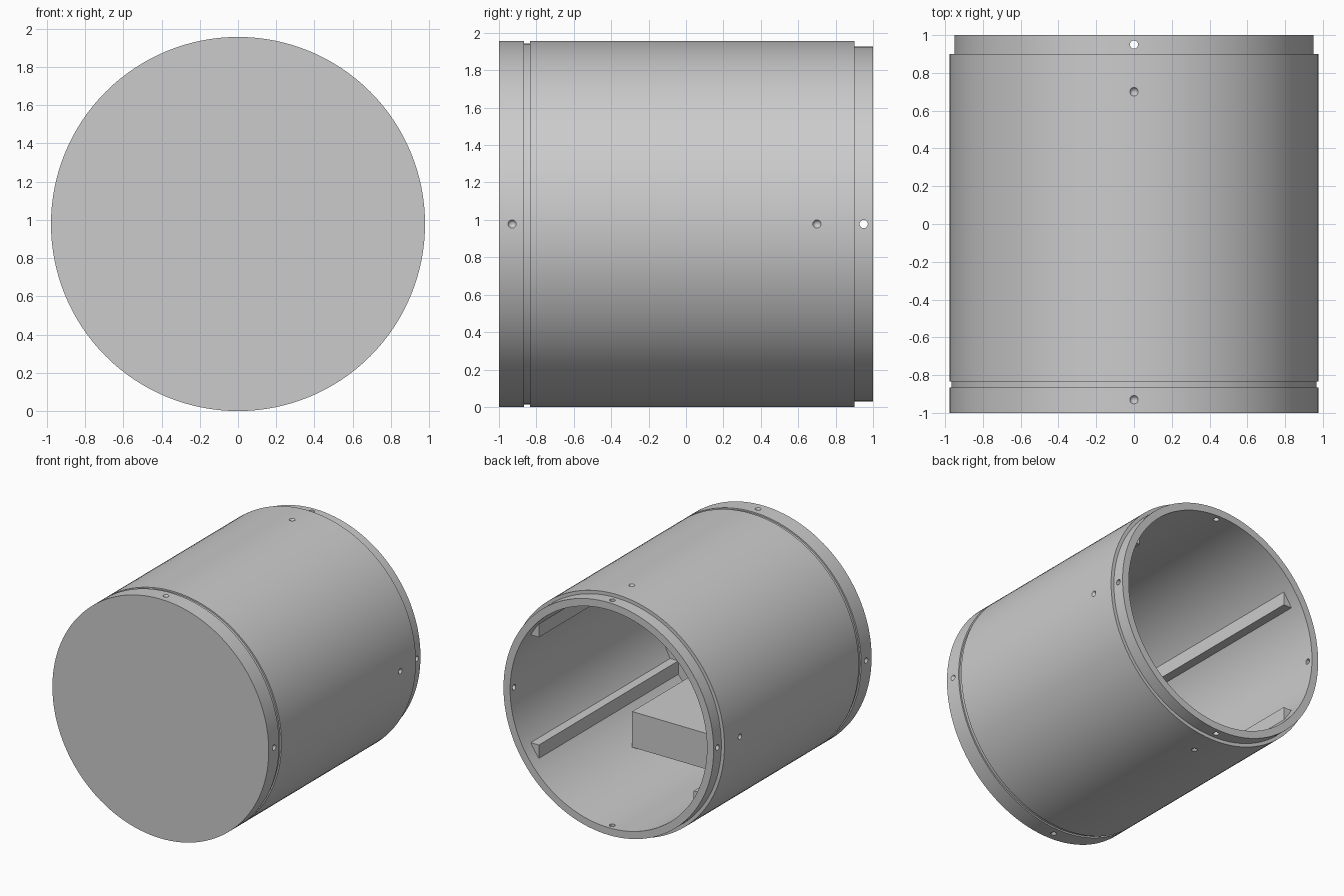
import bpy, bmesh, math
from mathutils import Matrix, Vector

if "Cube" in bpy.data.objects:
    bpy.data.objects.remove(bpy.data.objects["Cube"])

R = 0.978          # outer radius, also the axis height
INNER = 0.89       # bore radius
SEG = 128

grey = bpy.data.materials.new("plain_grey")
grey.diffuse_color = (0.6, 0.6, 0.6, 1)
grey.use_nodes = True
grey.node_tree.nodes["Principled BSDF"].inputs["Base Color"].default_value = grey.diffuse_color


def make_object(name, bm, material=grey):
    bmesh.ops.recalc_face_normals(bm, faces=bm.faces)
    me = bpy.data.meshes.new(name)
    bm.to_mesh(me)
    bm.free()
    ob = bpy.data.objects.new(name, me)
    bpy.context.collection.objects.link(ob)
    if material:
        me.materials.append(material)
    return ob


def prism(name, outline, y0, y1):
    """Extrude an x-z outline (relative to the axis) along y."""
    bm = bmesh.new()
    face = bm.faces.new([bm.verts.new((x, y0, z + R)) for x, z in outline])
    ext = bmesh.ops.extrude_face_region(bm, geom=[face])["geom"]
    verts = [g for g in ext if isinstance(g, bmesh.types.BMVert)]
    bmesh.ops.translate(bm, verts=verts, vec=(0, y1 - y0, 0))
    return make_object(name, bm)


# Shell: closed front, shallow groove, stepped open rear spigot
profile = [(0, -1), (R, -1), (R, -0.865), (0.966, -0.865), (0.966, -0.835),
           (R, -0.835), (R, 0.9), (0.95, 0.9), (0.95, 1), (INNER, 1),
           (INNER, -0.9), (0, -0.9)]
bm = bmesh.new()
pts = [bm.verts.new((r, y, R)) for r, y in profile]
edges = [bm.edges.new(p) for p in zip(pts, pts[1:])]
bmesh.ops.spin(bm, geom=pts + edges, cent=(0, 0, R), axis=(0, 1, 0),
               angle=math.tau, steps=SEG, use_duplicate=False)
bmesh.ops.remove_doubles(bm, verts=bm.verts, dist=1e-5)
shell = make_object("shell", bm)

# Cutters: conical dimples and through holes at four quarter turns
bm = bmesh.new()
for k in range(4):
    turn = Matrix.Translation((0, 0, R)) @ Matrix.Rotation(k * math.pi / 2, 4, 'Y')
    for y in (-0.93, 0.7):
        bmesh.ops.create_cone(bm, cap_ends=True, segments=20, radius1=0.0, radius2=0.034,
                              depth=0.06, matrix=turn @ Matrix.Translation((0, y, R - 0.01)))
    bmesh.ops.create_cone(bm, cap_ends=True, segments=20, radius1=0.022, radius2=0.022,
                          depth=0.2, matrix=turn @ Matrix.Translation((0, 0.95, 0.92)))
bmesh.ops.remove_doubles(bm, verts=bm.verts, dist=1e-5)
cutter = make_object("hole_cutter", bm, None)
cutter.hide_render = True

mod = shell.modifiers.new("holes", 'BOOLEAN')
mod.operation = 'DIFFERENCE'
mod.solver = 'EXACT'
mod.object = cutter
bpy.context.view_layer.objects.active = shell
shell.select_set(True)
bpy.ops.object.modifier_apply(modifier=mod.name)
bpy.data.objects.remove(cutter)
bpy.ops.object.shade_smooth_by_angle(angle=math.radians(25))

# Four inner rails with a flat ledge and an upright inner face
for sx, side in ((1, "right"), (-1, "left")):
    for sz, level in ((1, "upper"), (-1, "lower")):
        prism(f"{level}_{side}_rail",
              [(sx * x, sz * z) for x, z in
               ((0.70, 0.44), (0.79, 0.44), (0.72, 0.56), (0.70, 0.55))],
              -0.91, 0.9)

# Block resting on the bottom of the bore
prism("inner_block", [(-0.487, -0.745), (0.487, -0.745), (0.487, -0.453), (-0.487, -0.453)],
      -0.91, 0.0)
